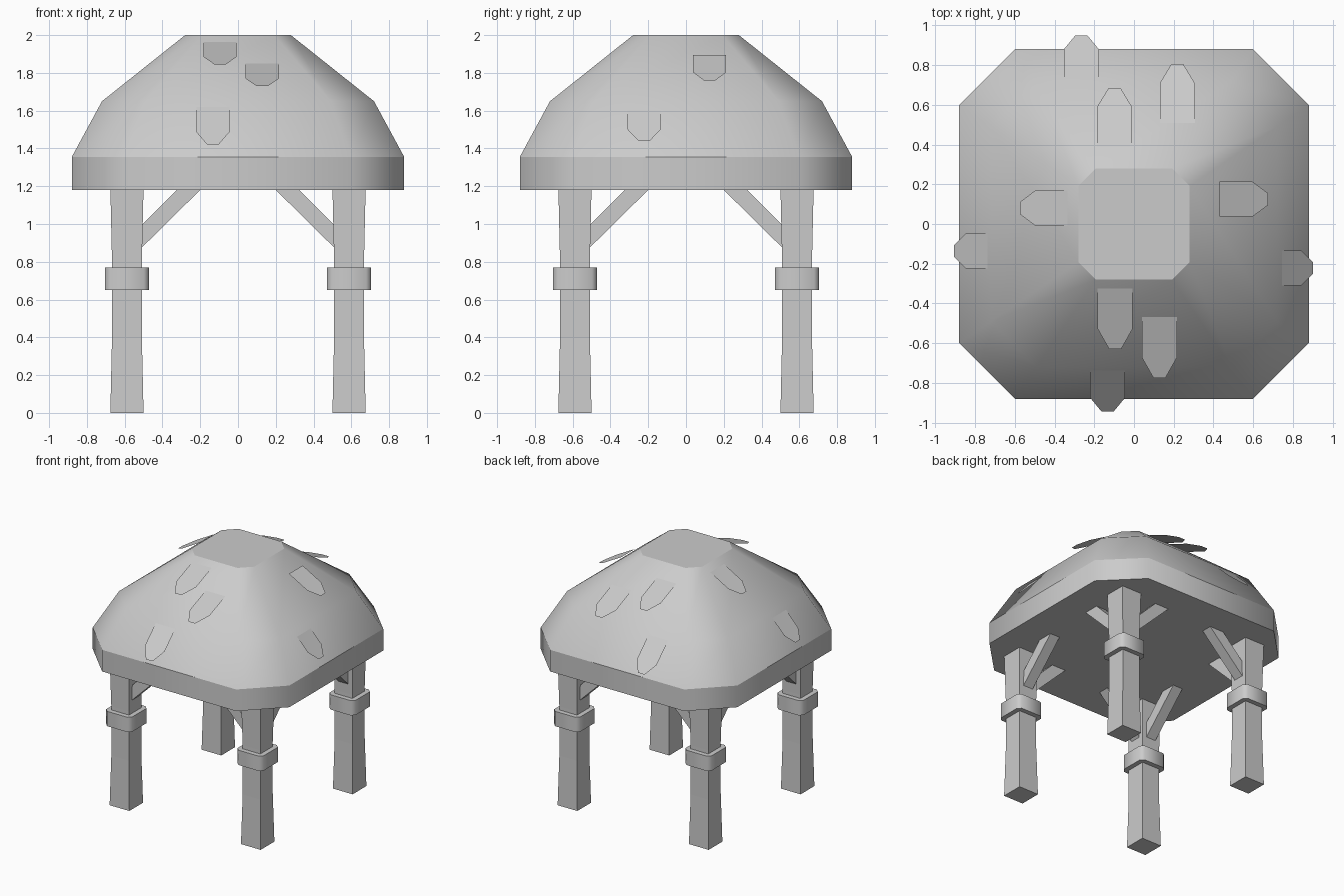
import bpy, bmesh
from math import pi
from mathutils import Matrix, Vector

if "Cube" in bpy.data.objects:
    bpy.data.objects.remove(bpy.data.objects["Cube"])


def make_object(name, bm, loc=(0, 0, 0)):
    bmesh.ops.recalc_face_normals(bm, faces=bm.faces[:])
    mesh = bpy.data.meshes.new(name)
    bm.to_mesh(mesh)
    bm.free()
    ob = bpy.data.objects.new(name, mesh)
    ob.location = loc
    bpy.context.collection.objects.link(ob)
    return ob


def outline(half, ratio):
    """Square outline, with chamfered corners when ratio < 1."""
    h, c = half, half * ratio
    if ratio >= 1:
        return [(h, -h), (h, h), (-h, h), (-h, -h)]
    return [(h, -c), (h, c), (c, h), (-c, h), (-h, c), (-h, -c), (-c, -h), (c, -h)]


def stack(name, levels, ratio, loc=(0, 0, 0), smooth=False):
    """Loft chamfered squares through (z, half width) levels and cap the ends."""
    bm = bmesh.new()
    rings = [[bm.verts.new((x, y, z)) for x, y in outline(h, ratio)] for z, h in levels]
    n = len(rings[0])
    for a, b in zip(rings, rings[1:]):
        for i in range(n):
            j = (i + 1) % n
            bm.faces.new((a[i], a[j], b[j], b[i])).smooth = smooth
    for ring in (rings[0], rings[-1]):
        face = bm.faces.new(ring)
        for e in face.edges:
            e.smooth = False
    return make_object(name, bm, loc)


def brace(name, sx, sy, along_y):
    """Diagonal strut from a post up to the roof underside."""
    profile = [(0.56, 0.825), (0.18, 1.2), (0.305, 1.2), (0.56, 0.945)]
    bm = bmesh.new()
    ends = []
    for t in (0.588 - 0.043, 0.588 + 0.043):
        pts = [(t * sx, u * sy, z) if along_y else (u * sx, t * sy, z) for u, z in profile]
        ends.append([bm.verts.new(p) for p in pts])
        bm.faces.new(ends[-1])
    for i in range(4):
        j = (i + 1) % 4
        bm.faces.new((ends[0][i], ends[0][j], ends[1][j], ends[1][i]))
    make_object(name, bm)


def shingle(name, turn, x, d0, z0, d1, z1):
    """Thin flat shingle, laid out on the front side then turned about z."""
    bm = bmesh.new()
    rot = Matrix.Rotation(turn, 3, 'Z')
    shape = [(-0.088, 0), (-0.088, 0.68), (-0.03, 1), (0.03, 1), (0.088, 0.68), (0.088, 0)]
    verts = [bm.verts.new(rot @ Vector((x + w, -(d0 + (d1 - d0) * t), z0 + (z1 - z0) * t)))
             for w, t in shape]
    face = bm.faces.new(verts)
    bm.normal_update()
    ob = make_object(name, bm)
    if ob.data.polygons[0].normal.z < 0:
        ob.data.flip_normals()


# Roof: vertical rim and smooth domed top
stack("roof_rim", [(1.18, 0.88), (1.355, 0.88)], 0.682, smooth=True)
stack("roof", [(1.355, 0.88), (1.65, 0.72), (2.0, 0.28)], 0.682, smooth=True)

# Posts with collars and two braces each
for sx, side in ((-1, "left"), (1, "right")):
    for sy, end in ((-1, "front"), (1, "back")):
        tag = f"{end}_{side}"
        loc = (0.588 * sx, 0.588 * sy, 0)
        stack(f"{tag}_post", [(0, 0.088), (0.4, 0.079), (0.8, 0.079), (1.2, 0.088)], 1, loc)
        stack(f"{tag}_collar", [(0.65, 0.117), (0.77, 0.117)], 0.77, loc, smooth=True)
        brace(f"{tag}_brace_x", sx, sy, False)
        brace(f"{tag}_brace_y", sx, sy, True)

# Loose shingles: side offset, upper distance and height, tip distance and height
sides = {
    "front": (0, [(-0.095, 0.31, 1.97, 0.63, 1.845), (0.128, 0.455, 1.855, 0.775, 1.73),
                  (-0.133, 0.725, 1.63, 0.945, 1.42)]),
    "right": (pi / 2, [(0.125, 0.43, 1.895, 0.675, 1.76), (-0.222, 0.72, 1.63, 0.9, 1.44)]),
    "back": (pi, [(0.098, 0.385, 1.915, 0.685, 1.79), (-0.218, 0.505, 1.82, 0.805, 1.695),
                  (0.265, 0.73, 1.63, 0.95, 1.42)]),
    "left": (-pi / 2, [(-0.08, 0.335, 1.96, 0.575, 1.825), (0.135, 0.725, 1.63, 0.905, 1.44)]),
}
for side, (turn, items) in sides.items():
    for i, item in enumerate(items, 1):
        shingle(f"{side}_shingle_{i}", turn, *item)
